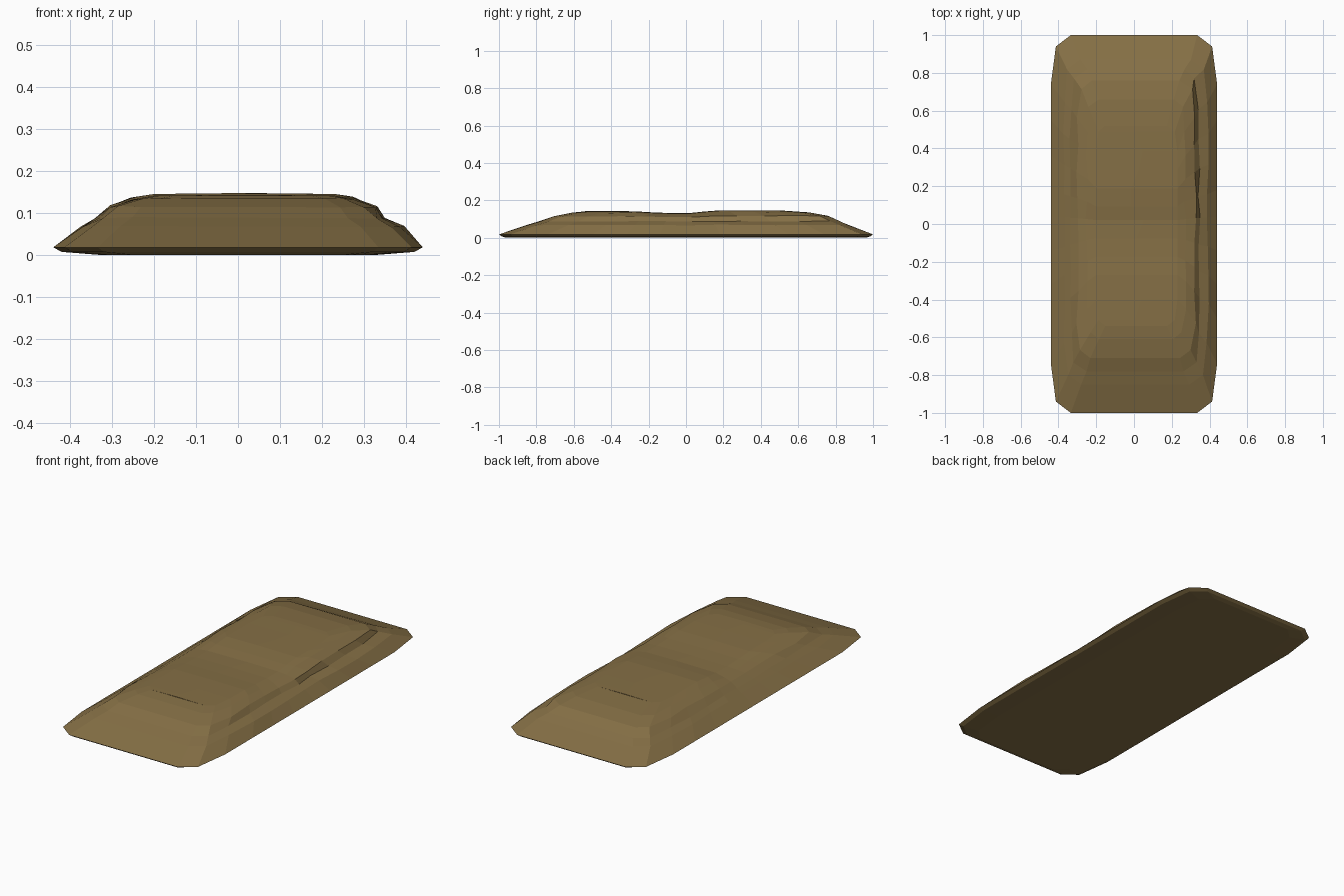
import bpy, bmesh, random

if "Cube" in bpy.data.objects:
    bpy.data.objects.remove(bpy.data.objects["Cube"])
random.seed(4)

# side stations (fractions of ring length) and rings: left, right, front, back, height
SIDES = [-.94, -.74, -.5, -.32, -.14, .04, .18, .36, .55, .74, .94]
RINGS = [
    (.33, .33, .96, .96, .0),
    (.42, .42, .985, .985, .007),
    (.44, .44, 1.0, 1.0, .018),
    (.37, .39, .85, .87, .068),
    (.335, .345, .78, .82, .088),
    (.30, .325, .71, .76, .117),
    (.25, .27, .61, .66, .137),
    (.20, .23, .54, .52, .145),
]


def dip(y):
    # shallow saddle just in front of the middle, slightly lower front hump
    if y < -.3:
        return .004
    if y < -.12:
        return .004 + .011 * (y + .3) / .18
    if y < .02:
        return .015
    return max(0, .015 * (1 - (y - .02) / .14))


bm = bmesh.new()


def ring(left, right, front, back, z):
    def vert(fx, fy):
        x = fx * (right if fx > 0 else left)
        y = fy * (back if fy > 0 else front)
        h = z
        if z > .1:
            h -= dip(y) * min(1, (z - .1) / .035)
        if .05 < z < .14:
            x += random.uniform(-.007, .007)
            h += random.uniform(-.002, .002)
        return bm.verts.new((x, y, h))

    def fx_of(f):
        return .94 if abs(f) > .9 else 1
    r = [vert(.76, -1)] + [vert(fx_of(f), f) for f in SIDES] + [vert(.76, 1)]
    l = [vert(-.76, -1)] + [vert(-fx_of(f), f) for f in SIDES] + [vert(-.76, 1)]
    return r, l


# sloping banks
rings = [ring(*r) for r in RINGS]
for (r0, l0), (r1, l1) in zip(rings, rings[1:]):
    a, b = r0 + l0[::-1], r1 + l1[::-1]
    for i in range(len(a)):
        j = (i + 1) % len(a)
        bm.faces.new((a[i], a[j], b[j], b[i]))

# flat underside
r, l = rings[0]
bm.faces.new(r + l[::-1])

# top, in strips with an uneven centre line
r, l = rings[-1]
mid = []
for p, q in zip(r, l):
    c = (p.co + q.co) / 2
    c.x += random.uniform(-.04, .04)
    c.z += .002
    mid.append(bm.verts.new(c))
for a, b in ((r, mid), (mid, l)):
    for i in range(len(a) - 1):
        bm.faces.new((a[i], a[i + 1], b[i + 1], b[i]))
bm.faces.new((r[0], mid[0], l[0]))
bm.faces.new((r[-1], mid[-1], l[-1]))

bmesh.ops.recalc_face_normals(bm, faces=bm.faces)
mesh = bpy.data.meshes.new("earth_mound")
bm.to_mesh(mesh)
bm.free()
mound = bpy.data.objects.new("earth_mound", mesh)
bpy.context.collection.objects.link(mound)

# brown soil
soil = bpy.data.materials.new("soil")
soil.diffuse_color = (.235, .16, .06, 1)
soil.use_nodes = True
soil.node_tree.nodes["Principled BSDF"].inputs["Base Color"].default_value = soil.diffuse_color
mesh.materials.append(soil)
